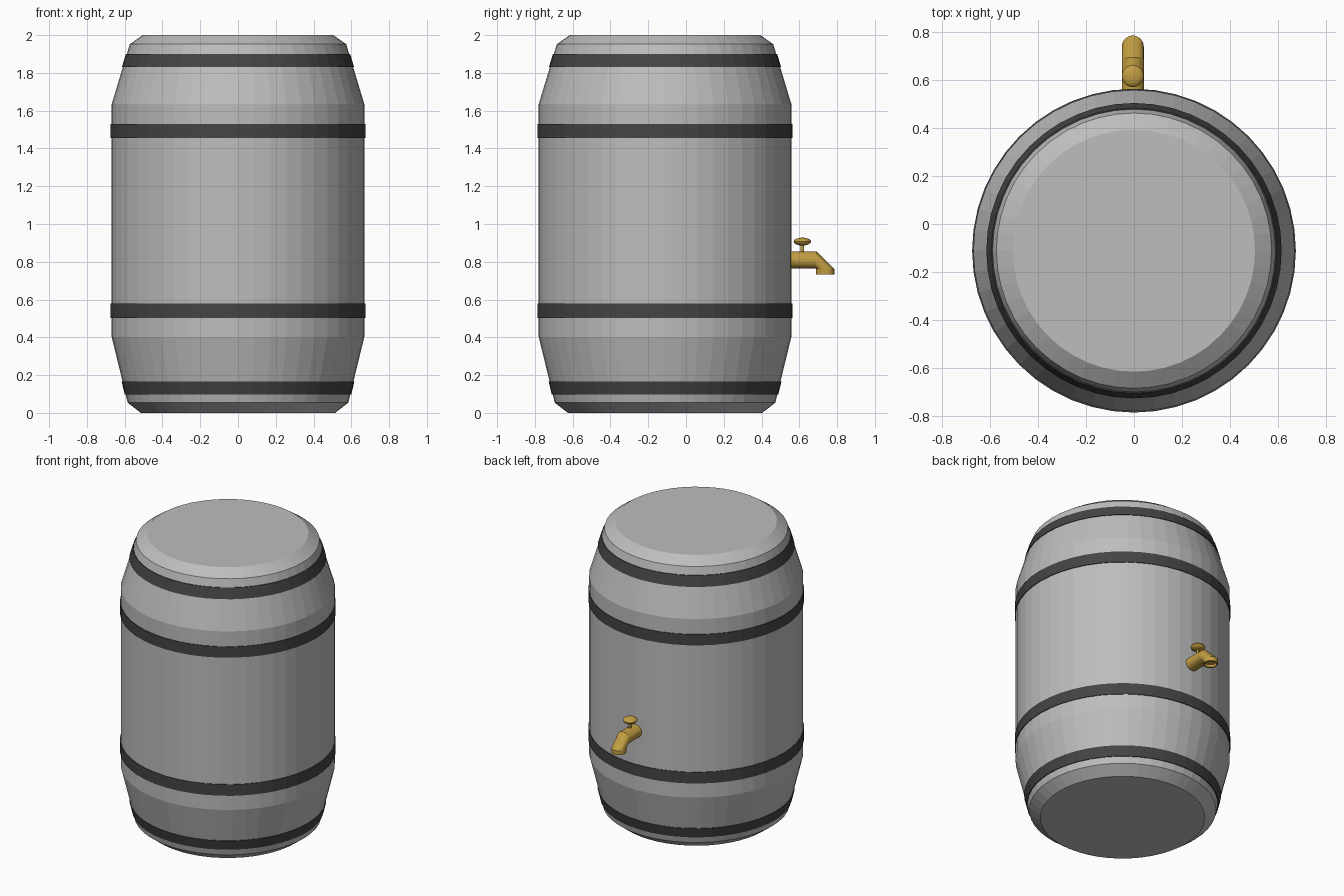
import bpy, bmesh, math
from mathutils import Vector

if "Cube" in bpy.data.objects:
    bpy.data.objects.remove(bpy.data.objects["Cube"])

CY = -0.111      # barrel axis in y
TX = -0.005      # tap centre in x


def material(name, rgb):
    m = bpy.data.materials.new(name)
    m.diffuse_color = (*rgb, 1)
    m.use_nodes = True
    m.node_tree.nodes["Principled BSDF"].inputs["Base Color"].default_value = m.diffuse_color
    return m


grey = material("barrel grey", (0.51, 0.51, 0.51))
dark = material("dark band", (0.058, 0.058, 0.058))
brass = material("brass", (0.54, 0.34, 0.055))


def loft(name, rings, mat, closed=False, smooth=False):
    """Skin a list of point rings; cap the ends, or join last to first."""
    bm = bmesh.new()
    rows = [[bm.verts.new(p) for p in ring] for ring in rings]
    pairs = list(zip(rows, rows[1:])) + ([(rows[-1], rows[0])] if closed else [])
    n = len(rows[0])
    for a, b in pairs:
        for i in range(n):
            j = (i + 1) % n
            bm.faces.new((a[i], a[j], b[j], b[i]))
    if not closed:
        bm.faces.new(rows[0][::-1])
        bm.faces.new(rows[-1])
    bmesh.ops.recalc_face_normals(bm, faces=bm.faces)
    me = bpy.data.meshes.new(name)
    bm.to_mesh(me)
    bm.free()
    me.materials.append(mat)
    ob = bpy.data.objects.new(name, me)
    bpy.context.collection.objects.link(ob)
    if smooth:
        bpy.context.view_layer.objects.active = ob
        ob.select_set(True)
        bpy.ops.object.shade_smooth_by_angle(angle=math.radians(30))
        ob.select_set(False)
    return ob


def circle(c, u, v, n):
    """Ring of n points around c spanned by the half axes u and v."""
    c, u, v = Vector(c), Vector(u), Vector(v)
    angles = [2 * math.pi * i / n for i in range(n)]
    return [c + u * math.cos(a) + v * math.sin(a) for a in angles]


def lathe(name, profile, x, y, n, mat, **kw):
    rings = [circle((x, y, z), (r, 0, 0), (0, r, 0), n) for r, z in profile]
    return loft(name, rings, mat, **kw)


# barrel body
body = [(0.514, 0), (0.584, 0.054), (0.669, 0.403), (0.669, 1.634),
        (0.573, 1.952), (0.504, 2.0)]
lathe("barrel_body", body, 0, CY, 48, grey)


def body_radius(z):
    for (r0, z0), (r1, z1) in zip(body, body[1:]):
        if z0 <= z <= z1:
            return r0 + (r1 - r0) * (z - z0) / (z1 - z0)


# four dark bands following the barrel wall
for i, (z0, z1) in enumerate([(0.097, 0.165), (0.503, 0.58), (1.455, 1.53), (1.83, 1.9)]):
    r0, r1 = body_radius(z0), body_radius(z1)
    lathe(f"band_{i + 1}", [(r0 - 0.02, z0), (r0 + 0.005, z0), (r1 + 0.005, z1), (r1 - 0.02, z1)],
          0, CY, 48, dark, closed=True)

# tap pipe: straight, mitred bend, downward mouth with a recess
sections = [((0.5, 0.81), (0, 0.045)), ((0.687, 0.809), (0.006, 0.045)),
            ((0.737, 0.763), (0.048, -0.002)), ((0.737, 0.732), (0.048, 0)),
            ((0.737, 0.732), (0.038, 0)), ((0.737, 0.75), (0.038, 0))]
rings = [circle((TX, y, z), (0.038 if abs(dy) == 0.038 else 0.046, 0, 0), (0, dy, dz), 24)
         for (y, z), (dy, dz) in sections]
loft("tap_pipe", rings, brass, smooth=True)

# tap stem and flattened knob
lathe("tap_stem", [(0.01, 0.84), (0.01, 0.9)], TX, 0.616, 12, brass, smooth=True)
knob = [(0.046 * math.sin(a), 0.907 - 0.021 * math.cos(a))
        for a in (math.pi * (i + 0.3) / 10.6 for i in range(11))]
lathe("tap_knob", knob, TX, 0.616, 24, brass, smooth=True)
